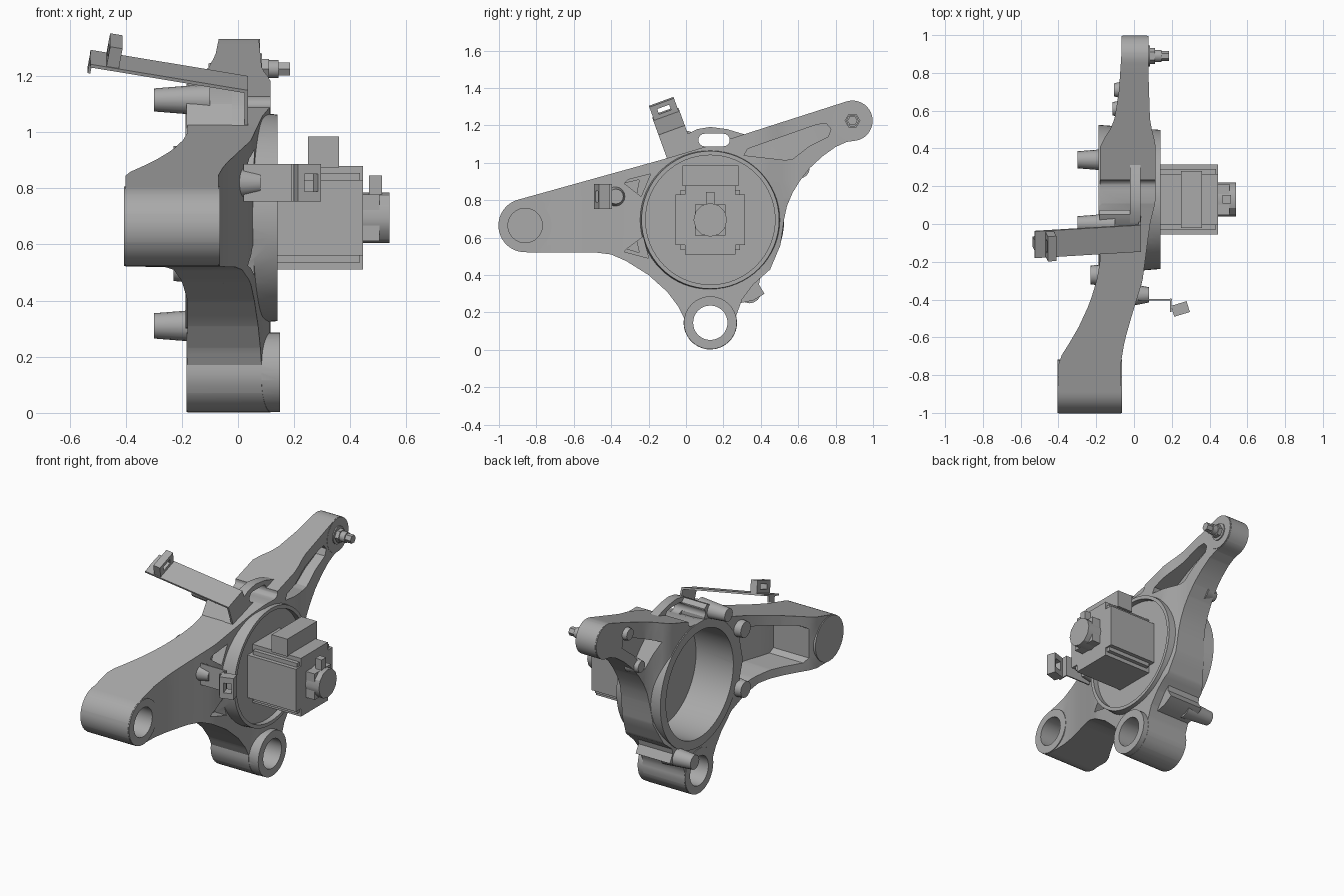
import bpy, bmesh, math
from mathutils import Matrix, Vector

if "Cube" in bpy.data.objects:
    bpy.data.objects.remove(bpy.data.objects["Cube"])

grey = bpy.data.materials.new("cast grey")
grey.use_nodes = True
grey.diffuse_color = (0.4, 0.4, 0.4, 1)
grey.node_tree.nodes["Principled BSDF"].inputs["Base Color"].default_value = (0.4, 0.4, 0.4, 1)
HUB, LOW, FRONT, TIP = (0.13, 0.695), (0.13, 0.145), (-0.86, 0.665), (0.89, 1.225)


def make(name, bm):
    bmesh.ops.recalc_face_normals(bm, faces=bm.faces)
    mesh = bpy.data.meshes.new(name)
    bm.to_mesh(mesh)
    bm.free()
    mesh.materials.append(grey)
    ob = bpy.data.objects.new(name, mesh)
    bpy.context.collection.objects.link(ob)
    return ob


def arc(c, r, a0, a1, n=20):
    angles = [math.radians(a0 + (a1 - a0) * i / n) for i in range(n + 1)]
    return [(c[0] + r * math.cos(a), c[1] + r * math.sin(a)) for a in angles]


def rod(name, c, x0, x1, r0, r1=None, sides=32):
    """Cylinder or cone along x, centred on c = (y, z)."""
    bm = bmesh.new()
    m = Matrix.Translation(((x0 + x1) / 2, *c)) @ Matrix.Rotation(math.pi / 2, 4, 'Y')
    bmesh.ops.create_cone(bm, cap_ends=True, segments=sides, radius1=r0,
                          radius2=r0 if r1 is None else r1, depth=x1 - x0, matrix=m)
    return make(name, bm)


def box(name, centre, size, frame=Matrix()):
    bm = bmesh.new()
    bmesh.ops.create_cube(bm, size=1, matrix=frame @ Matrix.Translation(centre)
                          @ Matrix.Diagonal((*size, 1)))
    return make(name, bm)


def lerp(table, v):
    for (a, p), (b, q) in zip(table, table[1:]):
        if v <= b:
            return p + (q - p) * max(0, (v - a) / (b - a))
    return table[-1][1]


# Side faces of the casting as it sweeps along its length
OUTER = [(-0.74, -0.07), (-0.62, -0.05), (-0.48, -0.01), (-0.3, 0.045), (0, 0.085), (0.12, 0.115),
         (0.42, 0.115), (0.54, 0.085), (1, 0.07)]
INNER = [(-0.72, -0.40), (-0.66, -0.36), (-0.55, -0.295), (-0.42, -0.235), (-0.3, -0.198),
         (-0.2, -0.18), (0.42, -0.18), (0.53, -0.108), (0.7, -0.08), (1, -0.06)]


def prism(name, pts, x0, x1, swept=False):
    """Extrude a (y, z) outline; when swept, x is a share of the casting thickness."""
    bm = bmesh.new()
    near, far = ([bm.verts.new((x, y, z)) for y, z in pts] for x in (x0, x1))
    bm.faces.new(near[::-1])
    bm.faces.new(far)
    for i in range(len(pts)):
        bm.faces.new((near[i - 1], near[i], far[i], far[i - 1]))
    if swept:
        for axis, start, step, count in ((1, -1, 0.05, 40), (2, 0, 0.1, 14)):
            for i in range(1, count):
                co, no = Vector(), Vector()
                co[axis], no[axis] = start + i * step + 0.0073, 1
                bmesh.ops.bisect_plane(bm, geom=bm.verts[:] + bm.edges[:] + bm.faces[:],
                                       plane_co=co, plane_no=no)
        for v in bm.verts:
            lo, hi = lerp(INNER, v.co.y), lerp(OUTER, v.co.y)
            v.co.x = lo + (hi - lo) * v.co.x
        bmesh.ops.triangulate(bm, faces=bm.faces)
    return make(name, bm)


def combine(target, other, mode):
    mod = target.modifiers.new(mode, 'BOOLEAN')
    mod.operation, mod.object, mod.solver = mode, other, 'EXACT'
    mod.use_self = True
    bpy.context.view_layer.objects.active = target
    bpy.ops.object.modifier_apply(modifier=mod.name)
    bpy.data.objects.remove(other)


# Three-armed casting
outline = (arc(FRONT, 0.143, 104, 270)
           + [(-0.48, 0.52), (-0.40, 0.51), (-0.32, 0.475), (-0.2, 0.40), (-0.1, 0.31), (-0.04, 0.23)]
           + arc(LOW, 0.143, 170, 375)
           + [(0.30, 0.27), (0.36, 0.35), (0.45, 0.43), (0.505, 0.56), (0.525, 0.7), (0.54, 0.77),
              (0.57, 0.84), (0.61, 0.905), (0.66, 0.97), (0.73, 1.035), (0.8, 1.085), (0.86, 1.112)]
           + arc(TIP, 0.108, -80, 109) + [(0.1, 1.085), (-0.1, 1.025)])
casting = prism("casting", outline, 0, 1, True)

eye = [(0.38, 1.0), (0.38, 1.12), (0.32, 1.15), (0.22, 1.18), (0.13, 1.192), (0.06, 1.18),
       (0, 1.15), (-0.06, 1.09), (-0.12, 1.0)]
shoulder = [(0.075, 1.04), (0.075, 1.15), (0.05, 1.172), (0.01, 1.155), (-0.05, 1.1), (-0.11, 1.01)]
for part in (rod("hub", HUB, -0.187, 0.14, 0.395, 0.368, 64),
             rod("front_boss", FRONT, -0.406, -0.064, 0.1415),
             rod("low_boss", LOW, -0.184, 0.15, 0.1415),
             rod("tip_boss", TIP, -0.067, 0.078, 0.1065),
             prism("stud_shoulder", shoulder, -0.183, 0.025),
             prism("lifting_eye", eye, -0.022, 0.035)):
    combine(casting, part, 'UNION')

# Bores, lightening pockets and the lifting slot
front_pocket = [(-0.69, 0.785), (-0.64, 0.815), (-0.25, 0.91), (-0.29, 0.695), (-0.25, 0.52),
                (-0.36, 0.555), (-0.48, 0.575), (-0.66, 0.575), (-0.69, 0.6)]
tip_pocket = [(0.31, 1.04), (0.33, 1.075), (0.70, 1.205), (0.75, 1.21), (0.775, 1.18), (0.76, 1.14),
              (0.66, 1.09), (0.57, 1.02), (0.53, 1.015)]
back_pocket = [(0.46, 1.08), (0.74, 1.20), (0.75, 1.13), (0.65, 1.05), (0.56, 0.93)]
slot = arc((0.10, 1.122), 0.034, 90, 270, 8) + arc((0.20, 1.122), 0.034, -90, 90, 8)
for part in (rod("main_bore", HUB, -0.5, 0.075, 0.338, sides=64),
             rod("cover_recess", HUB, 0.105, 0.3, 0.346, sides=64),
             rod("front_bore", FRONT, -0.6, 0.2, 0.092),
             rod("low_bore", LOW, -0.4, 0.4, 0.092),
             prism("front_pocket", front_pocket[::-1], -0.5, 0.78, True),
             prism("tip_pocket", tip_pocket[::-1], 0.6, 1.6, True),
             prism("back_pocket", back_pocket[::-1], -0.6, 0.45, True),
             prism("upper_triangle", [(-0.33, 0.89), (-0.31, 0.91), (-0.19, 0.94), (-0.24, 0.82)], -0.02, 0.3),
             prism("lower_triangle", [(-0.33, 0.525), (-0.31, 0.545), (-0.23, 0.605), (-0.2, 0.49)], -0.02, 0.3),
             prism("eye_slot", slot, -0.4, 0.4)):
    combine(casting, part, 'DIFFERENCE')

# Long rib behind the lower rear mounting stud
prism("rear_rib", [(0.29, 0.25), (0.36, 0.265), (0.42, 0.30), (0.39, 0.35), (0.40, 0.40), (0.3, 0.36)],
      -0.18, 0.06)

# Studs on the inner side
for name, c, x0, x1, r in (("rear_stud", (0.34, 0.31), -0.30, -0.1, 0.045),
                           ("top_stud", (0.0, 1.115), -0.30, -0.1, 0.041),
                           ("upper_stud", (-0.27, 0.90), -0.23, -0.05, 0.05),
                           ("lower_stud", (-0.27, 0.52), -0.23, -0.05, 0.05),
                           ("arm_stud_high", (0.71, 1.21), -0.105, -0.03, 0.035),
                           ("arm_stud_low", (0.61, 0.97), -0.115, -0.03, 0.035)):
    rod(name, c, x0, x1, r, r + 0.016, 16)

# Tip bolt and nut
rod("tip_washer", TIP, 0.07, 0.085, 0.055)
rod("tip_nut", TIP, 0.08, 0.11, 0.042, sides=6)
rod("tip_bolt", TIP, 0.1, 0.145, 0.032, sides=16)
rod("tip_bolt_end", TIP, 0.14, 0.185, 0.027, sides=6)

# Motor with notched corners, terminal box and rear encoder
h, n = 0.185, 0.135
corner = [(h, -n), (h, n), (n, n)]
section = []
for k in range(4):
    c, s = round(math.cos(k * math.pi / 2)), round(math.sin(k * math.pi / 2))
    section += [(HUB[0] + y * c - z * s, HUB[1] + y * s + z * c) for y, z in corner]
prism("motor_body", section, 0.09, 0.445)
box("motor_core", (0.28, *HUB), (0.31, 0.32, 0.32))
box("terminal_box", (0.305, 0.13, 0.93), (0.11, 0.30, 0.11))
rod("encoder", HUB, 0.44, 0.54, 0.09, sides=12)
box("encoder_clamp", (0.475, *HUB), (0.06, 0.165, 0.165))
box("encoder_plug", (0.49, 0.13, 0.81), (0.045, 0.045, 0.07))

# Upper sensor arm
tilt = Matrix.Translation((0.03, -0.075, 1.17)) @ Matrix.Rotation(math.radians(20), 4, 'X')
lean = tilt @ Matrix.Rotation(math.radians(10), 4, 'Y')
box("sensor_arm_flange", (0, 0, -0.07), (0.012, 0.15, 0.15), tilt)
box("sensor_arm_plate", (-0.28, 0, 0), (0.57, 0.15, 0.012), lean)
box("sensor_arm_lip", (-0.562, 0, -0.02), (0.01, 0.06, 0.05), lean)
for side in (-1, 1):
    box("sensor_clip_post", (-0.485, side * 0.052, 0.04), (0.045, 0.036, 0.08), lean)
box("sensor_clip_base", (-0.485, 0, 0.015), (0.045, 0.14, 0.025), lean)
box("sensor_clip_top", (-0.485, 0, 0.07), (0.045, 0.14, 0.024), lean)

# Side sensor holder
rod("holder_boss", (-0.375, 0.82), -0.02, 0.08, 0.06, 0.04, 16)
box("holder_plate", (0.11, -0.40, 0.82), (0.18, 0.008, 0.135))
turn = Matrix.Translation((0.245, -0.45, 0.82)) @ Matrix.Rotation(math.radians(17), 4, 'Z')
box("holder_clip_back", (-0.03, 0, 0), (0.025, 0.06, 0.135), turn)
box("holder_clip_front", (0.038, 0, 0), (0.012, 0.06, 0.135), turn)
for side in (-1, 1):
    box("holder_clip_cheek", (0, 0, side * 0.049), (0.08, 0.06, 0.037), turn)
box("holder_link", (0.195, -0.43, 0.82), (0.008, 0.07, 0.135))

# Smooth shading with sharp edges kept
bpy.ops.object.select_all(action='DESELECT')
for ob in bpy.context.scene.objects:
    if ob.type == 'MESH':
        ob.select_set(True)
        bpy.context.view_layer.objects.active = ob
bpy.ops.object.shade_smooth_by_angle(angle=math.radians(30))
